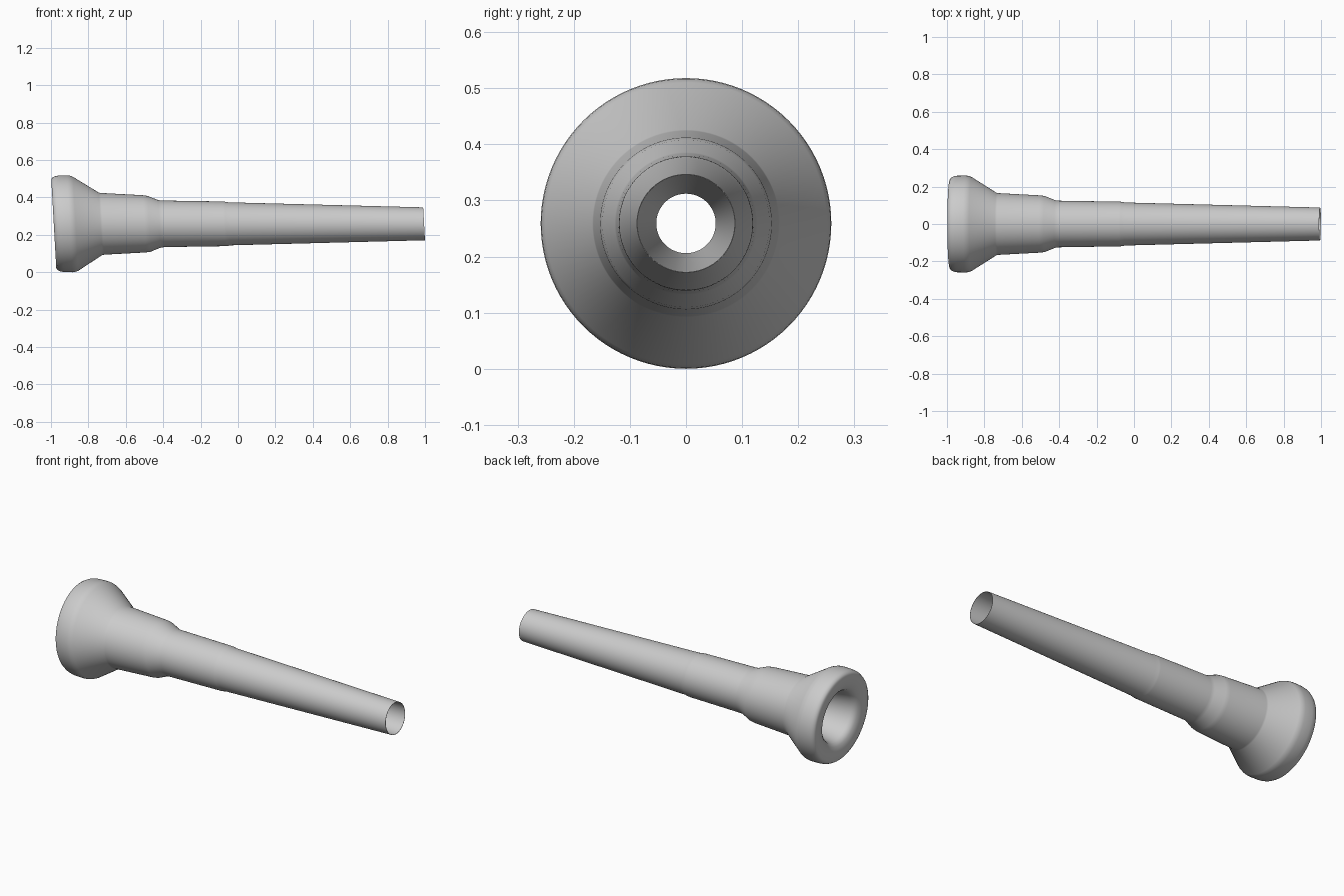
import bpy, bmesh, math

if "Cube" in bpy.data.objects:
    bpy.data.objects.remove(bpy.data.objects["Cube"])

SEG = 96
AXIS_Z = 0.259
SHEAR = 0.056   # the cross-sections lean slightly off the axis

# outer shell, rim to tail: (x, radius)
outer = [(-0.982, 0.185), (-0.985, 0.205), (-0.985, 0.236), (-0.979, 0.247),
         (-0.966, 0.254), (-0.945, 0.258), (-0.90, 0.259), (-0.885, 0.2575),
         (-0.868, 0.251), (-0.735, 0.167), (-0.725, 0.165), (-0.50, 0.153),
         (-0.475, 0.149), (-0.42, 0.127), (-0.40, 0.1245), (-0.075, 0.1195),
         (-0.065, 0.1185), (-0.045, 0.115), (0.995, 0.088)]

# inner bore, tail back through the throat and up the cup to the rim
inner = [(0.995, 0.0865), (-0.55, 0.053), (-0.66, 0.053), (-0.69, 0.058),
         (-0.73, 0.078), (-0.79, 0.104), (-0.85, 0.122), (-0.91, 0.133),
         (-0.945, 0.139), (-0.962, 0.147), (-0.974, 0.162)]


def lathe(name, profile):
    """Revolve a closed profile about the x axis."""
    bm = bmesh.new()
    rings = []
    for x, r in profile:
        ring = []
        for i in range(SEG):
            a = 2 * math.pi * i / SEG
            z = r * math.sin(a)
            ring.append(bm.verts.new((x - SHEAR * z, r * math.cos(a), AXIS_Z + z)))
        rings.append(ring)
    for k, a in enumerate(rings):
        b = rings[(k + 1) % len(rings)]
        for i in range(SEG):
            j = (i + 1) % SEG
            bm.faces.new((a[i], a[j], b[j], b[i]))
    bmesh.ops.recalc_face_normals(bm, faces=bm.faces)
    me = bpy.data.meshes.new(name)
    bm.to_mesh(me)
    bm.free()
    ob = bpy.data.objects.new(name, me)
    bpy.context.collection.objects.link(ob)
    bpy.context.view_layer.objects.active = ob
    ob.select_set(True)
    bpy.ops.object.shade_smooth_by_angle(angle=math.radians(35))
    return ob


# mouthpiece body: rim, cup, shank and bore in one turned piece
lathe("mouthpiece", outer + inner)
